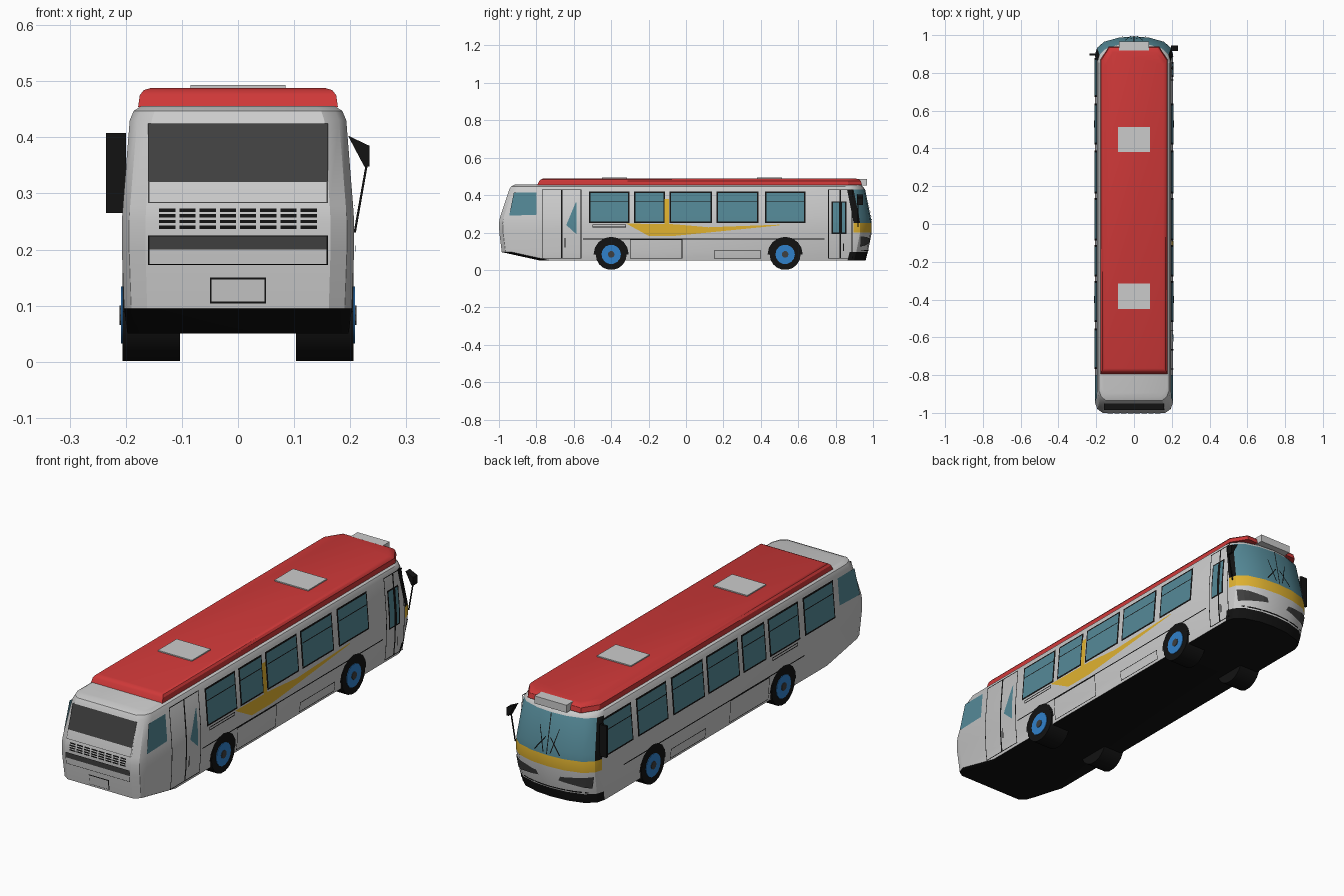
import bpy, bmesh, math
from mathutils import Vector, Matrix

if "Cube" in bpy.data.objects:
    bpy.data.objects.remove(bpy.data.objects["Cube"])

def material(name, r, g, b):
    m = bpy.data.materials.new(name)
    m.diffuse_color = (r, g, b, 1)
    m.use_nodes = True
    m.node_tree.nodes["Principled BSDF"].inputs["Base Color"].default_value = m.diffuse_color
    return m

GREY = material("body_grey", .8, .8, .8)
RED = material("roof_red", .62, .04, .04)
GLASS = material("teal_glass", .09, .25, .31)
DARK = material("dark_glass", .05, .05, .05)
BLACK = material("black", .006, .006, .006)
YELLOW = material("yellow", .75, .45, .03)
BLUE = material("hub_blue", .03, .22, .6)

# Body levels: z, half width, rear y, front y
LEVELS = [(.05, .197, -.78, .96), (.095, .203, -.985, .972), (.2, .207, -.998, .993),
          (.25, .207, -1.0, .993), (.28, .205, -.995, .988), (.43, .193, -.945, .958),
          (.447, .186, -.935, .945), (.456, .172, -.915, .93)]
NOSE = [(0, 0), (.08, .006), (.16, .028), (.199, .062), (.21, .097)]   # x, setback

def interp(table, t, col):
    for a, b in zip(table, table[1:]):
        if t <= b[0]:
            k = max(0, (t - a[0]) / (b[0] - a[0]))
            return a[col] + (b[col] - a[col]) * k
    return table[-1][col]

# Maps from (u, z) to points just outside the body
def right(u, z, off): return Vector((interp(LEVELS, z, 1) + off, u, z))
def left(u, z, off): return Vector((-interp(LEVELS, z, 1) - off, u, z))
def rear(u, z, off): return Vector((u, interp(LEVELS, z, 2) - off, z))
def front(u, z, off): return Vector((u, interp(LEVELS, z, 3) - interp(NOSE, abs(u), 1) + off, z))
OUTWARD = {right: (1, 0, 0), left: (-1, 0, 0), rear: (0, -1, 0), front: (0, 1, 0)}

def finish(name, bm, mats, smooth=False):
    me = bpy.data.meshes.new(name)
    bm.to_mesh(me)
    bm.free()
    ob = bpy.data.objects.new(name, me)
    bpy.context.collection.objects.link(ob)
    for m in mats:
        me.materials.append(m)
    if smooth:
        bpy.context.view_layer.objects.active = ob
        ob.select_set(True)
        bpy.ops.object.shade_smooth_by_angle(angle=math.radians(28))
        ob.select_set(False)
    return ob

def loft(name, rings, mats, pick=None, smooth=True):
    bm = bmesh.new()
    vs = [[bm.verts.new(p) for p in ring] for ring in rings]
    n = len(vs[0])
    for i in range(len(vs) - 1):
        for j in range(n):
            k = (j + 1) % n
            f = bm.faces.new((vs[i][j], vs[i][k], vs[i + 1][k], vs[i + 1][j]))
            if pick:
                f.material_index = pick(i, f)
    base = bm.faces.new(vs[0][::-1])
    base.material_index = 1 if pick else 0
    bm.faces.new(vs[-1])
    bmesh.ops.recalc_face_normals(bm, faces=bm.faces)
    return finish(name, bm, mats, smooth)

def patches(name, surf, quads, mat, off=.002, n=6):
    """Quads of (u, z) corners, subdivided so they follow the body."""
    bm = bmesh.new()
    for q in quads:
        a, b, c, d = [Vector(p) for p in q]
        g = [[bm.verts.new(surf(*a.lerp(b, i / n).lerp(d.lerp(c, i / n), j / n), off))
              for i in range(n + 1)] for j in range(n + 1)]
        for j in range(n):
            for i in range(n):
                bm.faces.new((g[j][i], g[j][i + 1], g[j + 1][i + 1], g[j + 1][i]))
    bm.normal_update()
    bmesh.ops.reverse_faces(bm, faces=[f for f in bm.faces if f.normal.dot(Vector(OUTWARD[surf])) < 0])
    return finish(name, bm, [mat])

def rect(u0, u1, z0, z1): return [(u0, z0), (u1, z0), (u1, z1), (u0, z1)]

def outline(u0, u1, z0, z1, t=.004):
    return [rect(u0, u0 + t, z0, z1), rect(u1 - t, u1, z0, z1),
            rect(u0, u1, z0, z0 + t), rect(u0, u1, z1 - t, z1)]

def box(name, x0, x1, y0, y1, z0, z1, mat):
    bm = bmesh.new()
    bmesh.ops.create_cube(bm, size=1, matrix=Matrix.Translation(((x0 + x1) / 2, (y0 + y1) / 2, (z0 + z1) / 2))
                          @ Matrix.Diagonal((x1 - x0, y1 - y0, z1 - z0, 1)))
    return finish(name, bm, [mat])

def disc(name, r, x0, x1, y, z, mat, sides=18):
    bm = bmesh.new()
    m = Matrix.Translation(((x0 + x1) / 2, y, z)) @ Matrix.Rotation(math.pi / 2, 4, 'Y')
    bmesh.ops.create_cone(bm, cap_ends=True, segments=sides, radius1=r, radius2=r, depth=abs(x1 - x0), matrix=m)
    return finish(name, bm, [mat], True)

# Body shell with windscreen, yellow nose band and black underside
def body_ring(z, w, r, f):
    half = [(.165 * w / .207, r), (w - .013, r + .02), (w, r + .055)]
    half += [(w * x / .21, f - s) for x, s in NOSE[:0:-1]]
    pts = half + [(0, f)] + [(-x, y) for x, y in half[::-1]]
    return [(x, y, z) for x, y in pts]

def body_material(i, f):
    ys = [v.co.y for v in f.verts]
    if i == 0:
        return 1 if max(ys) < -.7 or min(ys) > .82 else 0
    if min(ys) > .82:
        post = max(abs(v.co.x) for v in f.verts) > .18 and min(abs(v.co.x) for v in f.verts) > .17
        return {2: 3, 3: 1 if post else 2, 4: 1 if post else 2}.get(i, 0)
    return 0

loft("bus_body", [body_ring(*l) for l in LEVELS], [GREY, BLACK, GLASS, YELLOW], body_material)

# Red roof cover, hatches, sign box
def roof_ring(z, w, r, f):
    pts = [(w, r), (w, f - .07), (w - .045, f)]
    return [(x, y, z) for x, y in pts + [(-x, y) for x, y in pts[::-1]]]

loft("roof_cover", [roof_ring(*l) for l in [(.454, .178, -.795, .94), (.475, .175, -.785, .935),
     (.484, .168, -.775, .925), (.488, .155, -.765, .91)]], [RED])
for y in (-.383, .447):
    box("roof_hatch", -.085, .085, y - .067, y + .067, .485, .493, GREY)
box("roof_sign_box", -.08, .08, .918, .967, .452, .486, GREY)

# Side windows with dark frames
MID = [(-.51, -.31), (-.27, -.12), (-.08, .13), (.17, .38), (.43, .63)]
LEFT_ONLY = [(-.76, -.56), (.68, .87)]
for surf, spans in ((right, MID), (left, MID + LEFT_ONLY)):
    back = [(-.945, .29), (-.8, .295), (-.8, .415), (-.92, .415)]
    panes = [rect(a, b, .26, .412) for a, b in spans]
    patches("window_frames", surf, [rect(a - .008, b + .008, .252, .42) for a, b in spans], BLACK, .0015)
    patches("side_windows", surf, panes + [back], GLASS, .003)
    patches("window_bars", surf, [rect(a, b, .362, .366) for a, b in spans], BLACK, .004)
    patches("side_trim_line", surf, [rect(-.55, .74, .163, .168)], BLACK, .0015)
    patches("luggage_flaps", surf, outline(-.3, -.02, .06, .163, .003) + outline(.15, .4, .06, .105, .003), BLACK, .0015)
    patches("rear_side_vent", surf, outline(-.5, -.32, .228, .244), BLACK, .0015)

# Doors on the right side
for a, b in ((-.77, -.665), (-.665, -.56), (.76, .825), (.825, .89)):
    patches("door_outline", right, outline(a, b, .06, .43), BLACK, .0015)
patches("front_door_glass", right, [rect(.785, .817, .2, .36), rect(.833, .85, .2, .36)], GLASS, .003)
patches("front_door_glass_frame", right, [rect(.778, .857, .193, .367)], BLACK, .0018)
patches("rear_door_glass", right, [[(-.64, .24), (-.585, .19), (-.585, .36), (-.59, .36)]], GLASS, .003)
patches("door_handles", right, [rect(-.65, -.645, .12, .17), rect(.84, .845, .1, .14)], BLACK, .004)

# Yellow swoosh on the right side
patches("yellow_swoosh", right, [[(-.32, .248), (-.2, .182), (-.06, .182), (-.06, .244)],
        [(-.06, .182), (.12, .2), (.12, .228), (-.06, .244)], [(.12, .2), (.5, .238), (.5, .242), (.12, .228)],
        rect(-.115, -.09, .24, .38)], YELLOW, .0025)

# Wheels, hubs and arches
for s in (-1, 1):
    for y in (-.4, .53):
        disc("tyre", .083, s * .103, s * .206, y, .083, BLACK)
        disc("wheel_hub", .052, s * .19, s * .2085, y, .083, BLUE, 14)
        disc("hub_cap", .018, s * .2, s * .211, y, .083, DARK, 10)
        arc = [(y + r * math.cos(t), .083 + r * math.sin(t)) for r in (.08, .094)
               for t in [math.pi * k / 8 for k in range(9)]]
        patches("wheel_arch", right if s > 0 else left,
                [[arc[k], arc[k + 1], arc[k + 10], arc[k + 9]] for k in range(8)], BLACK, .0015, 2)

# Engine end: window, louvres, recessed strip, plate
patches("rear_window", rear, [rect(-.16, .16, .322, .425)], DARK, .003)
patches("rear_panel_line", rear, outline(-.16, .16, .283, .322, .002), DARK, .002)
patches("engine_louvres", rear, [rect(x - .0145, x + .0145, z, z + .006)
        for x in [-.126 + .036 * k for k in range(8)] for z in (.237, .247, .257, .267)], BLACK, .002, 2)
patches("rear_strip_shadow", rear, [rect(-.16, .16, .2, .225)], DARK, .002)
patches("rear_strip_edges", rear, outline(-.16, .16, .172, .225, .002), BLACK, .003)
patches("plate_border", rear, [rect(-.05, .05, .104, .15)], BLACK, .0015)
patches("plate", rear, [rect(-.047, .047, .107, .147)], GREY, .004)

# Windscreen end: wipers, centre bar, lamps
patches("windscreen_centre_bar", front, [rect(-.002, .002, .255, .43)], BLACK, .003)
for s in (-1, 1):
    patches("wiper", front, [[(s * .015, .262), (s * .02, .262), (s * .05, .37), (s * .047, .37)],
            [(s * .06, .262), (s * .066, .262), (s * .012, .33), (s * .01, .326)]], BLACK, .005)
    patches("headlamp", front, [[(s * .05, .145), (s * .185, .125), (s * .195, .18), (s * .06, .165)]], DARK, .003)
patches("front_grille_line", front, [rect(-.17, .17, .1, .106)], BLACK, .002)

# Mirrors
box("left_mirror", -.235, -.2, .893, .903, .265, .408, BLACK)
loft("right_mirror", [[(.196, y, .403), (.234, y, .385), (.234, y, .348), (.225, y, .348)]
     for y in (.915, .945)], [BLACK], smooth=False)
loft("right_mirror_arm", [[(x - .002, .918, z), (x + .002, .918, z), (x + .002, .923, z), (x - .002, .923, z)]
     for x, z in ((.208, .23), (.23, .355))], [BLACK], smooth=False)
